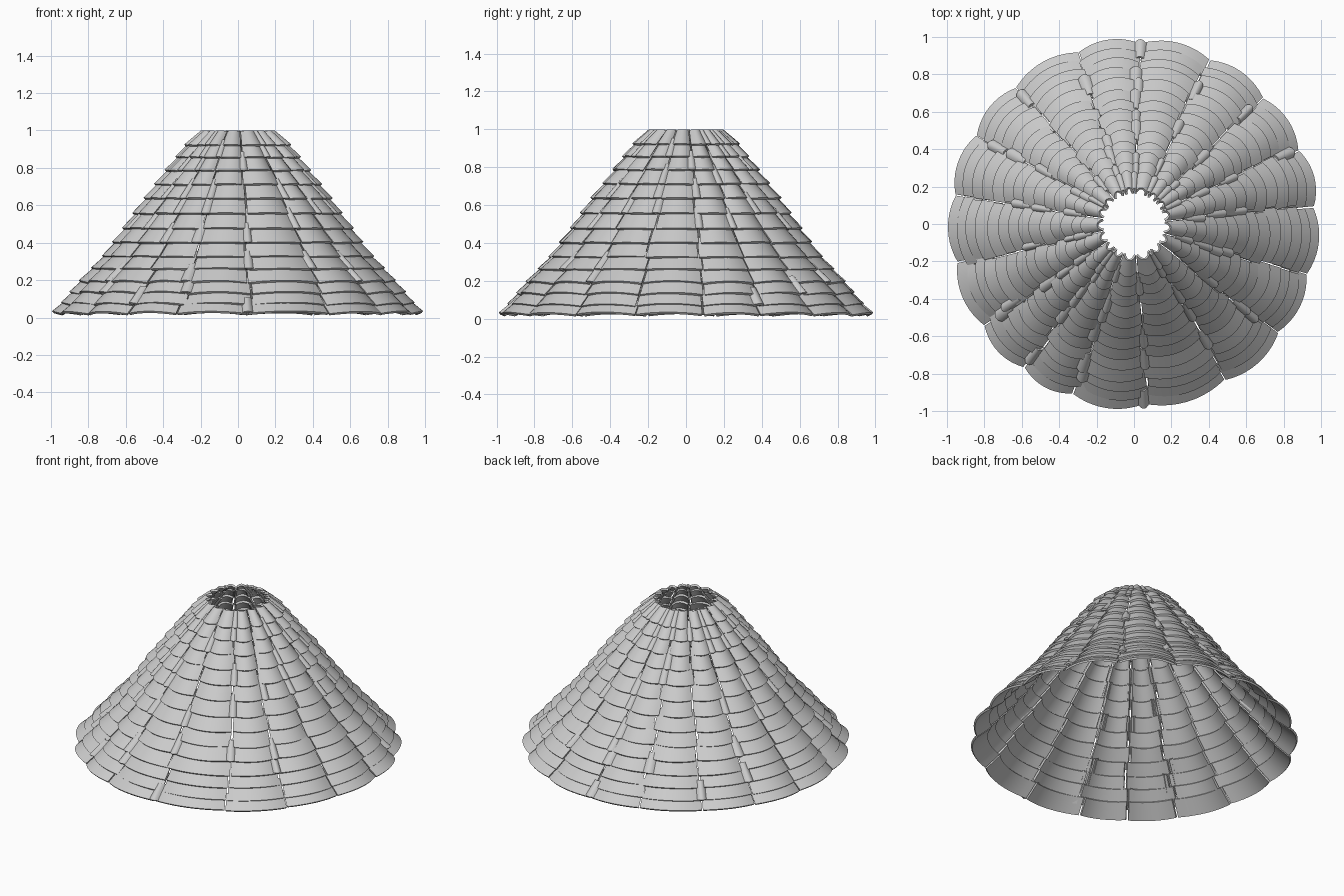
import bpy, bmesh, math, random

if "Cube" in bpy.data.objects:
    bpy.data.objects.remove(bpy.data.objects["Cube"])
random.seed(4)

# lower-edge crest of every course (radius, height), bottom to top
COURSES = [(0.995, .034), (.95, .08), (.90, .14), (.85, .20), (.79, .265), (.73, .33), (.675, .405),
           (.62, .48), (.565, .56), (.508, .64), (.45, .715), (.392, .79), (.338, .86), (.288, .925)]
TOP = (.198, 1.0)
# joints between the tile columns, degrees
JOINTS = [6, 25, 44.5, 66, 89, 108, 130, 150, 170, 193, 214, 233, 251, 274, 301, 322, 343]


def tile(bm, low, high, a0, a1, bulge, wave, lift=0.0, n=10):
    """One arched tile between two angles; crest touches the course profile."""
    rows = []
    for r, z in (low, high):
        row = []
        for k in range(n + 1):
            t = 2 * k / n - 1
            a = a0 + (a1 - a0) * k / n
            rr = r + lift - bulge * t * t
            zz = z - wave * t * t
            row.append(bm.verts.new((rr * math.cos(a), rr * math.sin(a), zz)))
        rows.append(row)
    for k in range(n):
        f = bm.faces.new((rows[0][k], rows[0][k + 1], rows[1][k + 1], rows[1][k]))
        f.smooth = True


def course(i):
    bm = bmesh.new()
    low = COURSES[i]
    last = i == len(COURSES) - 1
    if last:
        high = TOP
    else:
        # run up underneath the next course
        nr, nz = COURSES[i + 1]
        high = (nr - .047, nz + .028)
    wave = .012 if i < 4 else .004
    js = [math.radians(j + random.uniform(-1.2, 1.2)) for j in JOINTS]
    # wide arched tiles
    for k in range(len(js)):
        a0 = js[k]
        a1 = js[(k + 1) % len(js)]
        if a1 < a0:
            a1 += 2 * math.pi
        g = random.uniform(.001, .006) / low[0]
        d = random.uniform(-.004, .003)
        tile(bm, (low[0] + d, low[1] - d * .5), high, a0 + g, a1 - g, .03, wave)
    # narrow tiles covering some of the joints
    chance = .2 if i < 7 else .35
    for a in js:
        if random.random() < chance:
            w = random.uniform(.032, .048) * (.55 + .45 * low[0]) / low[0]
            tile(bm, low, high, a - w, a + w, .028, wave * .6, -.006, 8)
    me = bpy.data.meshes.new("tile_course")
    bm.to_mesh(me)
    bm.free()
    ob = bpy.data.objects.new("tile_course_%02d" % (i + 1), me)
    bpy.context.collection.objects.link(ob)
    # tile thickness, grown inward
    s = ob.modifiers.new("thickness", 'SOLIDIFY')
    s.thickness = .013
    s.offset = -1
    return ob


obs = [course(i) for i in range(len(COURSES))]
bpy.ops.object.select_all(action='DESELECT')
for o in obs:
    o.select_set(True)
bpy.context.view_layer.objects.active = obs[0]
bpy.ops.object.convert(target='MESH')
bpy.ops.object.shade_smooth_by_angle(angle=math.radians(35))
